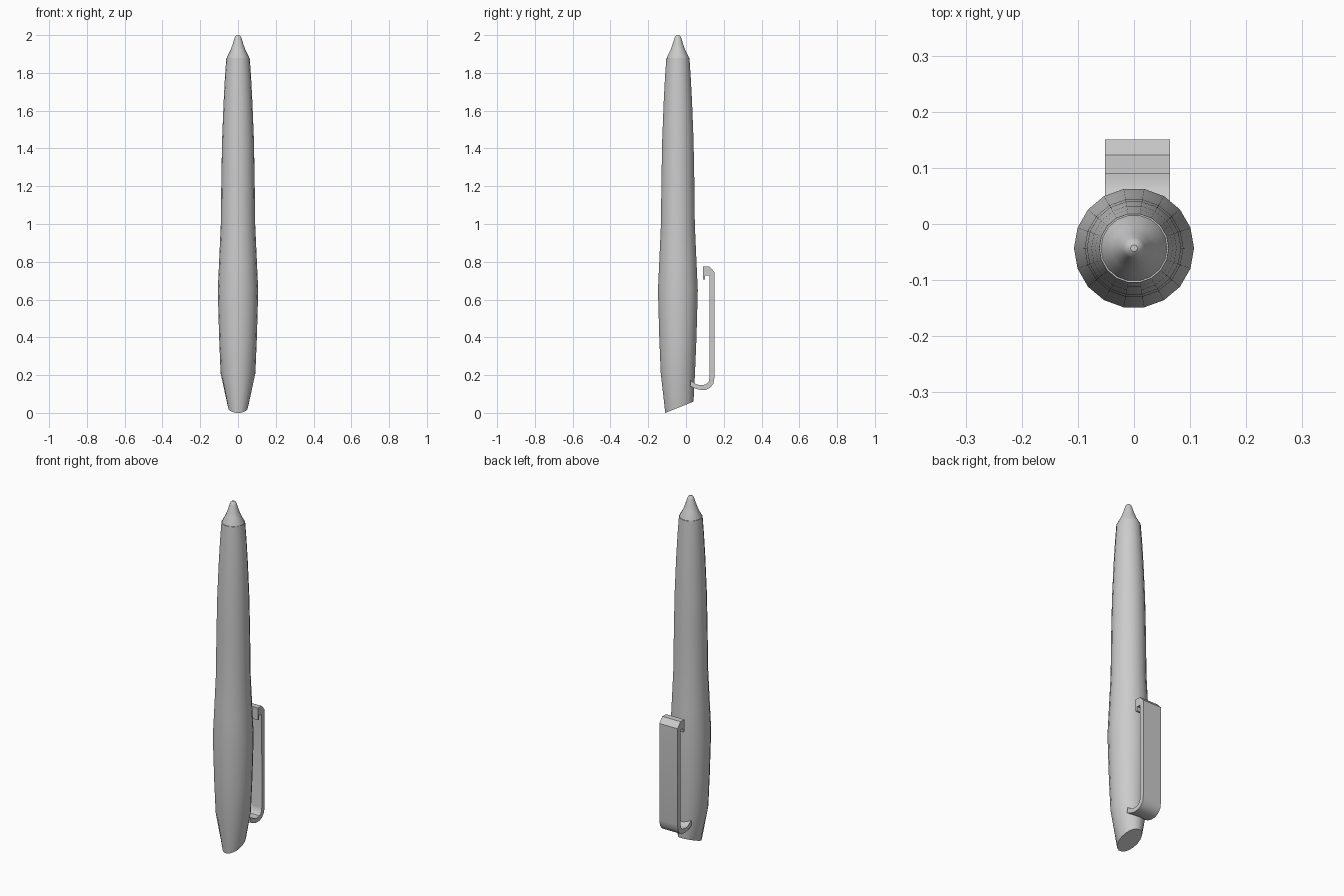
import bpy, bmesh, math

if "Cube" in bpy.data.objects:
    bpy.data.objects.remove(bpy.data.objects["Cube"])

AXIS_Y = -0.043
SIDES = 18


def finish(bm, name, angle=35):
    bmesh.ops.recalc_face_normals(bm, faces=bm.faces)
    mesh = bpy.data.meshes.new(name)
    bm.to_mesh(mesh)
    bm.free()
    ob = bpy.data.objects.new(name, mesh)
    bpy.context.collection.objects.link(ob)
    bpy.ops.object.select_all(action='DESELECT')
    ob.select_set(True)
    bpy.context.view_layer.objects.active = ob
    bpy.ops.object.shade_smooth_by_angle(angle=math.radians(angle))
    return ob


def loft(name, rings):
    """Stack of elliptical rings: (z, rx, ry, y offset, slope along y)."""
    bm = bmesh.new()
    loops = []
    for z, rx, ry, off, slope in rings:
        loop = []
        for i in range(SIDES):
            a = 2 * math.pi * i / SIDES
            dy = ry * math.sin(a)
            loop.append(bm.verts.new((rx * math.cos(a), AXIS_Y + off + dy, z + slope * dy)))
        loops.append(loop)
    for lo, hi in zip(loops, loops[1:]):
        for i in range(SIDES):
            j = (i + 1) % SIDES
            bm.faces.new((lo[i], lo[j], hi[j], hi[i]))
    bm.faces.new(loops[0])
    bm.faces.new(loops[-1])
    return finish(bm, name)


# Barrel: slanted, pinched foot, widest at the grip, slim towards the nose
round_rings = [(0.21, 0.092), (0.4, 0.1), (0.65, 0.107), (0.8, 0.1), (1.0, 0.091),
               (1.25, 0.088), (1.45, 0.084), (1.65, 0.076), (1.78, 0.069), (1.88, 0.062)]
loft("barrel", [(0.03, 0.053, 0.076, 0.008, 0.4)] +
     [(z, r, r, 0, 0) for z, r in round_rings])

# Writing tip: flared cone with rounded point
tip = [(1.875, 0.06), (1.885, 0.058), (1.92, 0.04), (1.95, 0.029),
       (1.982, 0.019), (1.994, 0.014), (2.0, 0.006)]
loft("tip", [(z, r, r, 0, 0) for z, r in tip])

# Pocket clip: side profile (y, z) extruded across x
profile = [(0.022, 0.142), (0.05, 0.128), (0.075, 0.122), (0.105, 0.122), (0.128, 0.133),
           (0.145, 0.155), (0.151, 0.19), (0.151, 0.745), (0.123, 0.775), (0.09, 0.775),
           (0.09, 0.705), (0.101, 0.705), (0.101, 0.728), (0.124, 0.728), (0.125, 0.19),
           (0.12, 0.165), (0.105, 0.15), (0.075, 0.147), (0.055, 0.152), (0.025, 0.172)]
bm = bmesh.new()
face = bm.faces.new([bm.verts.new((-0.052, y, z)) for y, z in profile])
ext = bmesh.ops.extrude_face_region(bm, geom=[face])
bmesh.ops.translate(bm, vec=(0.116, 0, 0),
                    verts=[g for g in ext["geom"] if isinstance(g, bmesh.types.BMVert)])
finish(bm, "pocket_clip")
